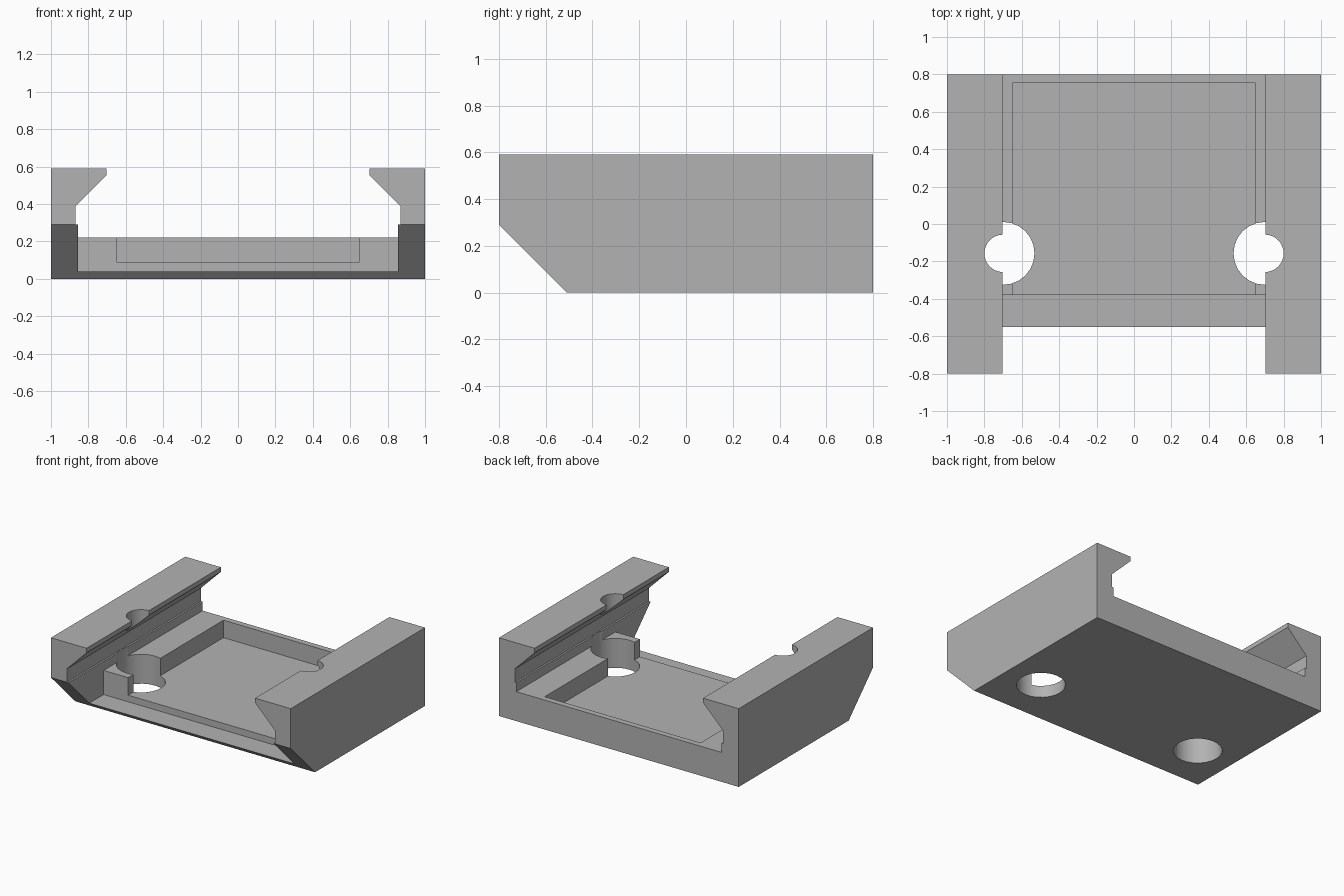
import bpy
import bmesh
from math import radians

cube = bpy.data.objects.get("Cube")
if cube:
    bpy.data.objects.remove(cube, do_unlink=True)

grey = bpy.data.materials.new("plain grey")
grey.use_nodes = True
grey.diffuse_color = (0.45, 0.45, 0.45, 1)
grey.node_tree.nodes["Principled BSDF"].inputs["Base Color"].default_value = (0.45, 0.45, 0.45, 1)


def add_object(name, bm):
    bmesh.ops.recalc_face_normals(bm, faces=bm.faces)
    mesh = bpy.data.meshes.new(name)
    bm.to_mesh(mesh)
    bm.free()
    mesh.materials.append(grey)
    obj = bpy.data.objects.new(name, mesh)
    bpy.context.collection.objects.link(obj)
    return obj


def prism(name, points, vector):
    """Extrude a closed polygon along a vector."""
    bm = bmesh.new()
    face = bm.faces.new([bm.verts.new(p) for p in points])
    new = bmesh.ops.extrude_face_region(bm, geom=[face], use_keep_orig=True)["geom"]
    verts = [g for g in new if isinstance(g, bmesh.types.BMVert)]
    bmesh.ops.translate(bm, verts=verts, vec=vector)
    return add_object(name, bm)


def box(name, x, y0, y1, z0, z1):
    return prism(name, [(-x, y0, z0), (x, y0, z0), (x, y1, z0), (-x, y1, z0)], (0, 0, z1 - z0))


def cylinder(name, x, radius, z0, z1, sides):
    bm = bmesh.new()
    bmesh.ops.create_cone(bm, cap_ends=True, segments=sides, radius1=radius,
                          radius2=radius, depth=z1 - z0)
    bmesh.ops.translate(bm, verts=bm.verts, vec=(x, -0.157, (z0 + z1) / 2))
    return add_object(name, bm)


def cut(target, cutter):
    cutter.hide_render = True
    mod = target.modifiers.new("cut", "BOOLEAN")
    mod.operation = "DIFFERENCE"
    mod.solver = "EXACT"
    mod.object = cutter
    bpy.context.view_layer.objects.active = target
    bpy.ops.object.modifier_apply(modifier=mod.name)
    bpy.data.objects.remove(cutter, do_unlink=True)


# Channel body: floor, side walls and overhanging lips
half = [(1, 0), (1, 0.59), (0.703, 0.59), (0.703, 0.555), (0.868, 0.39),
        (0.868, 0.29), (0.855, 0.29), (0.855, 0.222)]
outline = half + [(-x, z) for x, z in reversed(half)]
body = prism("dovetail_channel_body", [(x, -0.8, z) for x, z in outline], (0, 1.6, 0))

# Lowered front shelf and shallow tray open to the front
cut(body, box("front_shelf_cutter", 0.855, -0.9, -0.38, 0.04, 0.26))
cut(body, box("tray_cutter", 0.65, -0.45, 0.755, 0.09, 0.3))

# Sloped underside at the front
cut(body, prism("chamfer_cutter",
                [(-1.1, -0.91, 0.4), (-1.1, -0.41, -0.1), (-1.1, -0.91, -0.1)], (2.2, 0, 0)))

# Bores through the floor and narrower access holes through the lips
for side in (-1, 1):
    cut(body, cylinder("floor_bore_cutter", side * 0.7, 0.168, -0.1, 0.38, 24))
    cut(body, cylinder("lip_hole_cutter", side * 0.7, 0.1, 0.35, 0.7, 32))

bpy.ops.object.select_all(action="DESELECT")
body.select_set(True)
bpy.context.view_layer.objects.active = body
bpy.ops.object.shade_smooth_by_angle(angle=radians(20))
